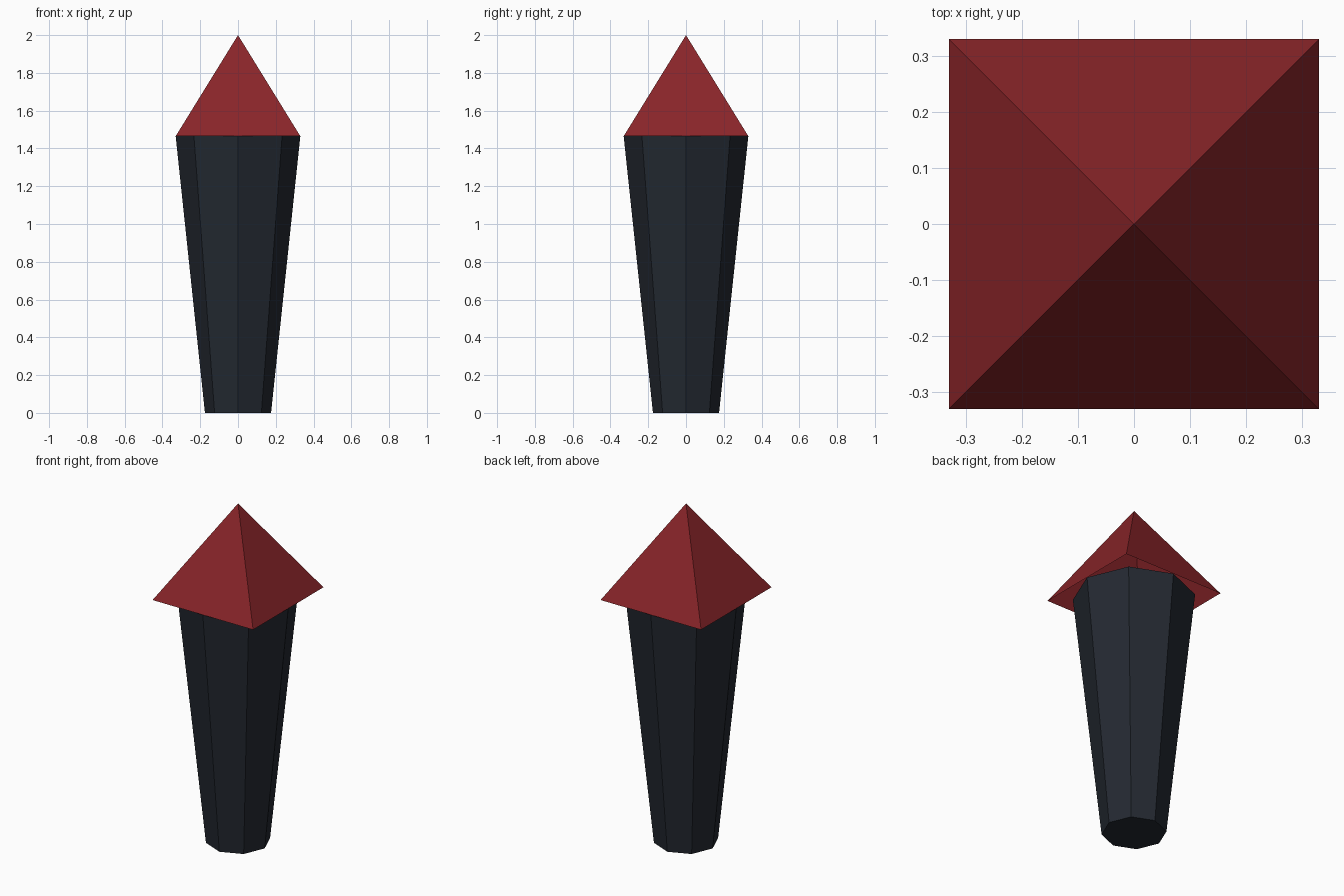
import bpy
import math

if "Cube" in bpy.data.objects:
    bpy.data.objects.remove(bpy.data.objects["Cube"])


def add_cone(name, sides, r_bottom, r_top, z0, z1, turn, fill, color):
    """Flat-faced tapered prism or pyramid between two heights."""
    bpy.ops.mesh.primitive_cone_add(
        vertices=sides, radius1=r_bottom, radius2=r_top, depth=z1 - z0,
        end_fill_type=fill, location=(0, 0, (z0 + z1) / 2), rotation=(0, 0, turn))
    obj = bpy.context.object
    obj.name = name
    mat = bpy.data.materials.new(name + "_color")
    mat.diffuse_color = (*color, 1)
    mat.use_nodes = True
    mat.node_tree.nodes["Principled BSDF"].inputs["Base Color"].default_value = mat.diffuse_color
    obj.data.materials.append(mat)
    return obj


RIM = 1.465   # height where the shaft meets the point
HALF = 0.33   # half width at the rim

# Dark eight-sided shaft, widening upward
add_cone("shaft", 8, 0.175, HALF, 0, RIM, 0, 'NGON', (0.017, 0.022, 0.031))

# Red square pyramid point, open underneath
add_cone("pyramid_point", 4, HALF * math.sqrt(2), 0, RIM, 2.0,
         math.pi / 4, 'NOTHING', (0.25, 0.018, 0.022))
